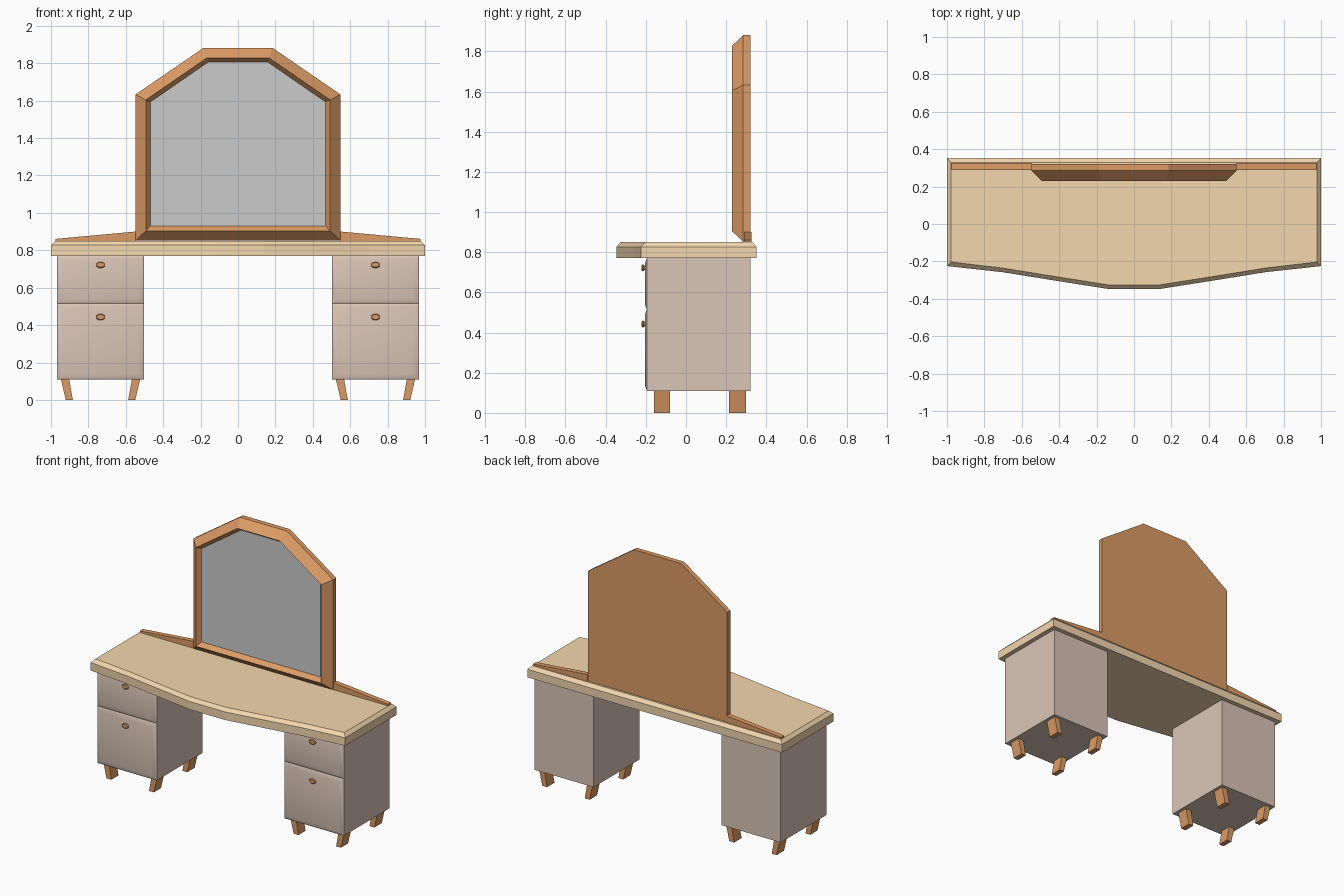
import bpy, math

if "Cube" in bpy.data.objects:
    bpy.data.objects.remove(bpy.data.objects["Cube"])


def mat(name, rgb):
    m = bpy.data.materials.new(name)
    m.diffuse_color = (*rgb, 1)
    m.use_nodes = True
    m.node_tree.nodes["Principled BSDF"].inputs["Base Color"].default_value = m.diffuse_color
    return m


WOOD = mat("warm_wood", (0.72, 0.33, 0.13))
TOP = mat("pale_wood", (0.90, 0.68, 0.42))
BODY = mat("painted_body", (0.70, 0.56, 0.47))


def loft(name, rings, material=None, cap_end=True):
    """Skin a stack of equal-length rings and cap the ends."""
    n = len(rings[0])
    verts = [p for r in rings for p in r]
    faces = [(k * n + i, k * n + (i + 1) % n, (k + 1) * n + (i + 1) % n, (k + 1) * n + i)
             for k in range(len(rings) - 1) for i in range(n)]
    faces.append(tuple(reversed(range(n))))
    if cap_end:
        faces.append(tuple(range(len(verts) - n, len(verts))))
    me = bpy.data.meshes.new(name)
    me.from_pydata(verts, [], faces)
    # Point every face outward
    import bmesh
    bm = bmesh.new()
    bm.from_mesh(me)
    bmesh.ops.recalc_face_normals(bm, faces=bm.faces)
    bm.to_mesh(me)
    bm.free()
    ob = bpy.data.objects.new(name, me)
    bpy.context.collection.objects.link(ob)
    if material:
        me.materials.append(material)
    return ob


def rect_xz(x0, x1, z0, z1, y, d=0):
    return [(x0 + d, y, z0 + d), (x1 - d, y, z0 + d), (x1 - d, y, z1 - d), (x0 + d, y, z1 - d)]


def rect_xy(x0, x1, y0, y1, z):
    return [(x0, y0, z), (x1, y0, z), (x1, y1, z), (x0, y1, z)]


# Table top with bowed front and chamfered upper edge
def top_ring(z, d):
    half = [(0.14, -0.347), (0.42, -0.303), (0.70, -0.258), (1.0, -0.225)]
    half = [(min(x, 1 - d), y + d) for x, y in half] + [(1 - d, 0.352 - d)]
    return [(x, y, z) for x, y in half] + [(-x, y, z) for x, y in reversed(half)]


loft("table_top", [top_ring(0.77, 0), top_ring(0.827, 0), top_ring(0.85, 0.022)], TOP)


# Mirror frame: back board, outer slope, front ridge, inner slope
def mirror_ring(y, w, bottom, shoulder, tw, top):
    half = [(w, bottom), (w, shoulder), (tw, top)]
    return [(x, y, z) for x, z in half] + [(-x, y, z) for x, z in reversed(half)]


inner = (0.468, 0.93, 1.593, 0.158, 1.807)
loft("mirror_frame", [
    mirror_ring(0.32, 0.548, 0.852, 1.633, 0.185, 1.882),
    mirror_ring(0.285, 0.548, 0.852, 1.633, 0.185, 1.882),
    mirror_ring(0.23, 0.493, 0.904, 1.604, 0.167, 1.828),
    mirror_ring(0.262, *inner)], WOOD)
loft("mirror_glass", [mirror_ring(0.264, *inner), mirror_ring(0.26, *inner)])

for s, side in ((-1, "left"), (1, "right")):
    # Tapered wing beside the mirror
    wing = [(0.975, 0.848), (0.975, 0.861), (0.548, 0.90), (0.548, 0.848)]
    loft(side + "_back_wing", [[(s * x, y, z) for x, z in wing] for y in (0.29, 0.325)], WOOD)

    # Pedestal
    cx = s * 0.735
    x0, x1 = cx - 0.233, cx + 0.233
    loft(side + "_pedestal", [rect_xy(x0, x1, -0.193, 0.32, z) for z in (0.11, 0.77)], BODY)

    # Softly pillowed drawer fronts with oval knobs
    for label, z0, z1, kz in (("upper", 0.515, 0.77, 0.722), ("lower", 0.11, 0.515, 0.443)):
        dr = loft(f"{side}_{label}_drawer", [
            rect_xz(x0, x1, z0, z1, y, d)
            for y, d in ((-0.185, 0), (-0.194, 0), (-0.200, 0.012), (-0.205, 0.03))], BODY)
        for p in dr.data.polygons:
            p.use_smooth = True
        bpy.context.view_layer.objects.active = dr
        dr.select_set(True)
        bpy.ops.object.shade_smooth_by_angle(angle=math.radians(35))
        dr.select_set(False)
        loft(f"{side}_{label}_knob", [
            [(cx + 0.026 * r * math.cos(a * math.pi / 4 + math.pi / 8), y,
              kz + 0.018 * r * math.sin(a * math.pi / 4 + math.pi / 8)) for a in range(8)]
            for y, r in ((-0.20, 0.7), (-0.208, 0.7), (-0.211, 1), (-0.217, 1), (-0.221, 0.75))], WOOD)

    # Four tapered legs leaning toward the pedestal centre
    for t in (-1, 1):
        for y0, y1, label in ((-0.16, -0.08, "front"), (0.215, 0.298, "back")):
            where = "outer" if t == s else "inner"
            loft(f"{side}_{label}_{where}_leg", [
                rect_xy(cx + t * 0.148, cx + t * 0.186, y0, y1, 0),
                rect_xy(cx + t * 0.168, cx + t * 0.212, y0, y1, 0.112)], WOOD)
